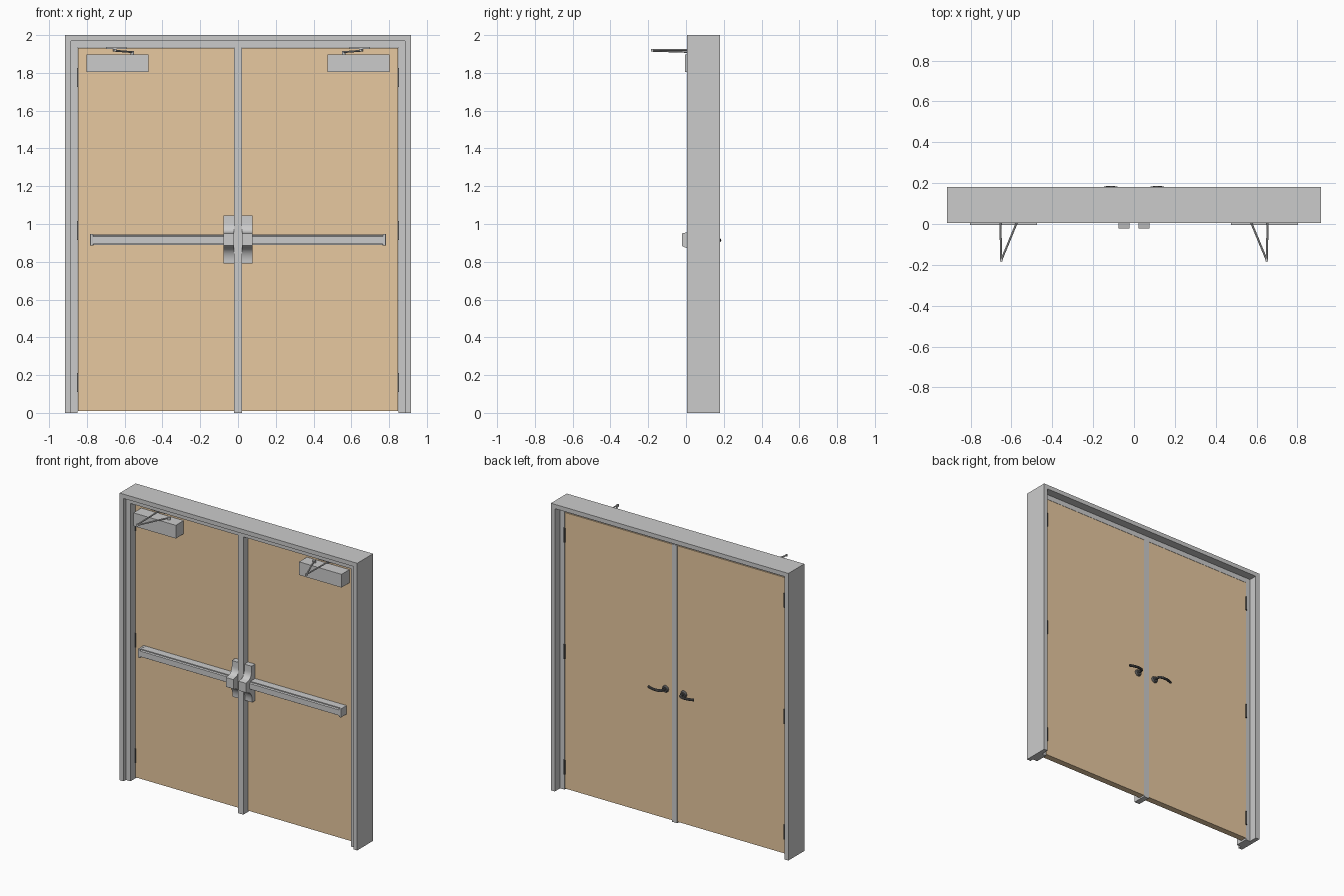
import bpy, bmesh, math
from mathutils import Vector

if "Cube" in bpy.data.objects:
    bpy.data.objects.remove(bpy.data.objects["Cube"])


def material(name, rgb):
    m = bpy.data.materials.new(name)
    m.diffuse_color = (*rgb, 1)
    m.use_nodes = True
    m.node_tree.nodes["Principled BSDF"].inputs["Base Color"].default_value = m.diffuse_color
    return m


WOOD = material("wood", (0.80, 0.58, 0.35))
DARK = material("dark_metal", (0.10, 0.10, 0.10))


def finish(name, bm, mirror=True, mat=None, bevel=0, smooth=False):
    bmesh.ops.recalc_face_normals(bm, faces=bm.faces)
    me = bpy.data.meshes.new(name)
    bm.to_mesh(me)
    bm.free()
    ob = bpy.data.objects.new(name, me)
    bpy.context.collection.objects.link(ob)
    if mat:
        me.materials.append(mat)
    if bevel:
        b = ob.modifiers.new("bevel", 'BEVEL')
        b.width, b.segments = bevel, 2
    if mirror:
        m = ob.modifiers.new("mirror", 'MIRROR')
        m.use_mirror_merge = False
    if smooth:
        bpy.ops.object.select_all(action='DESELECT')
        bpy.context.view_layer.objects.active = ob
        ob.select_set(True)
        bpy.ops.object.shade_smooth_by_angle(angle=math.radians(35))
    return ob


def box(name, x0, x1, y0, y1, z0, z1, **kw):
    bm = bmesh.new()
    bmesh.ops.create_cube(bm, size=1)
    for v in bm.verts:
        v.co = Vector(((x0 + x1) / 2 + v.co.x * (x1 - x0),
                       (y0 + y1) / 2 + v.co.y * (y1 - y0),
                       (z0 + z1) / 2 + v.co.z * (z1 - z0)))
    return finish(name, bm, **kw)


def side_profile(name, yz, x0, x1, **kw):
    """Extrude a (y, z) outline along x."""
    bm = bmesh.new()
    f = bm.faces.new([bm.verts.new((x0, y, z)) for y, z in yz])
    new = bmesh.ops.extrude_face_region(bm, geom=[f])["geom"]
    bmesh.ops.translate(bm, vec=(x1 - x0, 0, 0),
                        verts=[g for g in new if isinstance(g, bmesh.types.BMVert)])
    return finish(name, bm, **kw)


def rod(name, p, q, r, r2=None, seg=16, **kw):
    p, q = Vector(p), Vector(q)
    bm = bmesh.new()
    bmesh.ops.create_cone(bm, cap_ends=True, segments=seg, radius1=r,
                          radius2=r if r2 is None else r2, depth=(q - p).length)
    rot = (q - p).to_track_quat('Z', 'Y')
    for v in bm.verts:
        v.co = rot @ v.co + (p + q) / 2
    return finish(name, bm, smooth=True, **kw)


# Frame: stepped jamb section swept up, across and down
section = [(0, .005), (.03, .005), (.03, .03), (.065, .03),
           (.065, .122), (.03, .122), (.03, .18), (0, .18)]
bm = bmesh.new()
rings = []
for sx, top in ((-1, 0), (-1, 1), (1, 1), (1, 0)):
    rings.append([bm.verts.new((sx * (.915 - d), y, top * (2 - d))) for d, y in section])
n = len(section)
for a, b in zip(rings, rings[1:]):
    for i in range(n):
        bm.faces.new((a[i], a[(i + 1) % n], b[(i + 1) % n], b[i]))
bm.faces.new(rings[0])
bm.faces.new(rings[-1])
finish("door_frame", bm, mirror=False)

# Centre post and door leaves
box("centre_post", -.02, .02, .03, .126, 0, 1.935, mirror=False)
box("door_leaf", .021, .847, .08, .124, .01, 1.932, mat=WOOD)

# Hinges
for i, z in enumerate((.11, .915, 1.725)):
    box(f"hinge_leaf_{i}", .844, .851, .079, .125, z, z + .1, mat=DARK)
    rod(f"hinge_knuckle_{i}", (.848, .127, z), (.848, .127, z + .1), .006, mat=DARK)

# Panic bar: rail with a stepped push pad and an end cap
side_profile("push_bar", [(.08, .888), (.03, .888), (.03, .893), (.018, .895),
                          (.018, .934), (.028, .938), (.028, .945), (.08, .945)], .07, .767)
box("bar_end_cap", .766, .783, .016, .08, .885, .947, bevel=.003)

# Latch case: nose with concave sweeps above and below
lower = [(.048 - .053 * (1 - math.cos(t)), .80 + .075 * math.sin(t))
         for t in [i * math.pi / 16 for i in range(9)]]
upper = [(.04 - .04 * (1 - math.sin(t)), .955 + .05 * (1 - math.cos(t)))
         for t in [i * math.pi / 12 for i in range(7)]]
side_profile("latch_case", [(.08, .79), (.048, .79)] + lower
             + [(-.022, .885), (-.022, .95)] + upper + [(.04, 1.045), (.08, 1.045)],
             .021, .076, smooth=True)

# Closers: body, spindle, two arms, elbow and header bracket
box("closer_body", .475, .802, -.006, .08, 1.805, 1.897)
rod("closer_spindle", (.56, .04, 1.89), (.56, .04, 1.916), .010)
rod("closer_main_arm", (.56, .04, 1.910), (.65, -.178, 1.917), .005, seg=8)
rod("closer_link_arm", (.65, -.178, 1.921), (.655, .055, 1.921), .005, seg=8)
rod("closer_elbow", (.65, -.178, 1.912), (.65, -.178, 1.926), .007)
box("closer_bracket", .59, .70, .04, .076, 1.927, 1.935)
rod("closer_bracket_pin", (.655, .055, 1.914), (.655, .055, 1.93), .008)

# Lever handles on the back: rose, neck and bowed grip
rod("lever_rose", (.07, .124, .912), (.07, .138, .912), .024, .019, seg=24, mat=DARK)
cu = bpy.data.curves.new("lever_handle", 'CURVE')
cu.dimensions = '3D'
cu.bevel_depth = .009
cu.bevel_resolution = 3
cu.use_fill_caps = True
path = [(.07, .13), (.07, .15), (.073, .165), (.085, .174), (.105, .178),
        (.13, .177), (.155, .171), (.175, .162)]
sp = cu.splines.new('POLY')
sp.points.add(len(path) - 1)
for p, (x, y) in zip(sp.points, path):
    p.co = (x, y, .914, 1)
tmp = bpy.data.objects.new("lever_path", cu)
bpy.context.collection.objects.link(tmp)
bpy.context.view_layer.update()
bm = bmesh.new()
bm.from_mesh(tmp.to_mesh())
tmp.to_mesh_clear()
bpy.data.objects.remove(tmp)
finish("lever_handle", bm, mat=DARK, smooth=True)
